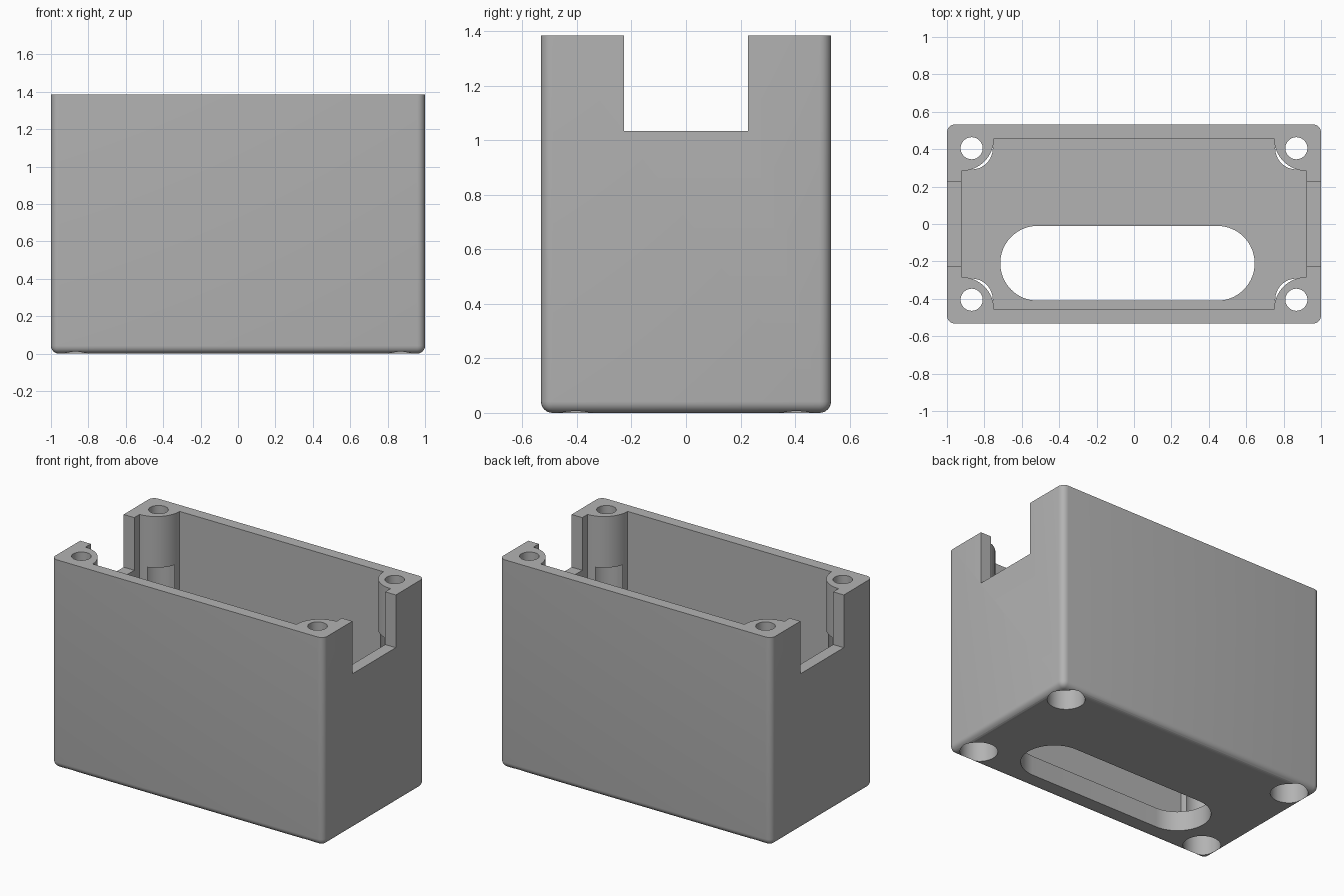
import bpy
import bmesh
from math import pi, sin, cos, radians

if "Cube" in bpy.data.objects:
    bpy.data.objects.remove(bpy.data.objects["Cube"], do_unlink=True)

HALF_X, HALF_Y, HEIGHT = 1.0, 0.532, 1.385
IN_X, IN_Y, FLOOR = 0.922, 0.457, 0.13
POST_R = 0.173
HOLE_X, HOLE_Y = 0.868, 0.405


def add_object(name, bm):
    bmesh.ops.recalc_face_normals(bm, faces=bm.faces)
    mesh = bpy.data.meshes.new(name)
    bm.to_mesh(mesh)
    bm.free()
    obj = bpy.data.objects.new(name, mesh)
    bpy.context.scene.collection.objects.link(obj)
    return obj


def prism(name, outline, z0, z1):
    """Extrude a closed outline from z0 to z1."""
    bm = bmesh.new()
    base = bm.faces.new([bm.verts.new((x, y, z0)) for x, y in outline])
    moved = bmesh.ops.extrude_face_region(bm, geom=[base])["geom"]
    verts = [v for v in moved if isinstance(v, bmesh.types.BMVert)]
    bmesh.ops.translate(bm, verts=verts, vec=(0, 0, z1 - z0))
    return add_object(name, bm)


def arc(cx, cy, r, a0, a1, steps):
    span = [a0 + (a1 - a0) * i / steps for i in range(steps + 1)]
    return [(cx + r * cos(a), cy + r * sin(a)) for a in span]


def rectangle(x, y):
    return [(-x, -y), (x, -y), (x, y), (-x, y)]


def circle(cx, cy, r):
    return arc(cx, cy, r, 0, 2 * pi, 64)[:-1]


def cut(target, cutter):
    """Subtract a cutter, bake the result and discard the cutter."""
    cutter.hide_render = True
    mod = target.modifiers.new("cut", "BOOLEAN")
    mod.operation = "DIFFERENCE"
    mod.solver = "EXACT"
    mod.object = cutter
    graph = bpy.context.evaluated_depsgraph_get()
    graph.update()
    baked = bpy.data.meshes.new_from_object(target.evaluated_get(graph))
    target.modifiers.clear()
    target.data = baked
    bpy.data.objects.remove(cutter, do_unlink=True)


# Outer body: rounded everywhere except the open top rim
body = prism("enclosure_body", rectangle(HALF_X, HALF_Y), 0, HEIGHT)
bm = bmesh.new()
bm.from_mesh(body.data)
edges = [e for e in bm.edges if min(v.co.z for v in e.verts) < 0.01]
bmesh.ops.bevel(bm, geom=edges, offset=0.042, segments=6, profile=0.5,
                affect="EDGES", clamp_overlap=True)
bmesh.ops.recalc_face_normals(bm, faces=bm.faces)
bm.to_mesh(body.data)
bm.free()

# Cavity: rectangle with a concave bite at each corner, leaving the screw posts
outline = []
for i, (sx, sy) in enumerate([(1, 1), (-1, 1), (-1, -1), (1, -1)]):
    start = 1.5 * pi + i * pi / 2
    outline += arc(sx * IN_X, sy * IN_Y, POST_R, start, start - pi / 2, 20)
cut(body, prism("cavity_cutter", outline, FLOOR, HEIGHT + 0.2))

# Cable notches in both end walls
cut(body, prism("notch_cutter", rectangle(HALF_X + 0.2, 0.228), 1.035, HEIGHT + 0.2))

# Rounded slot in the floor
slot = arc(0.445, -0.21, 0.2, -pi / 2, pi / 2, 32)
slot += arc(-0.515, -0.21, 0.2, pi / 2, 1.5 * pi, 32)
cut(body, prism("slot_cutter", slot, -0.1, FLOOR + 0.1))

# Screw holes with wide, deep bores from below
for sx in (-1, 1):
    for sy in (-1, 1):
        x, y = sx * HOLE_X, sy * HOLE_Y
        cut(body, prism("bore_cutter", circle(x, y, 0.113), -0.1, 1.045))
        cut(body, prism("screw_cutter", circle(x, y, 0.059), 0.9, HEIGHT + 0.1))

# Plain grey plastic
grey = bpy.data.materials.new("grey_plastic")
grey.use_nodes = True
colour = (0.45, 0.45, 0.45, 1)
grey.diffuse_color = colour
grey.node_tree.nodes["Principled BSDF"].inputs["Base Color"].default_value = colour
body.data.materials.clear()
body.data.materials.append(grey)

# Smooth the fillets and bores, keep the corners crisp
bpy.ops.object.select_all(action="DESELECT")
body.select_set(True)
bpy.context.view_layer.objects.active = body
bpy.ops.object.shade_smooth_by_angle(angle=radians(30))
